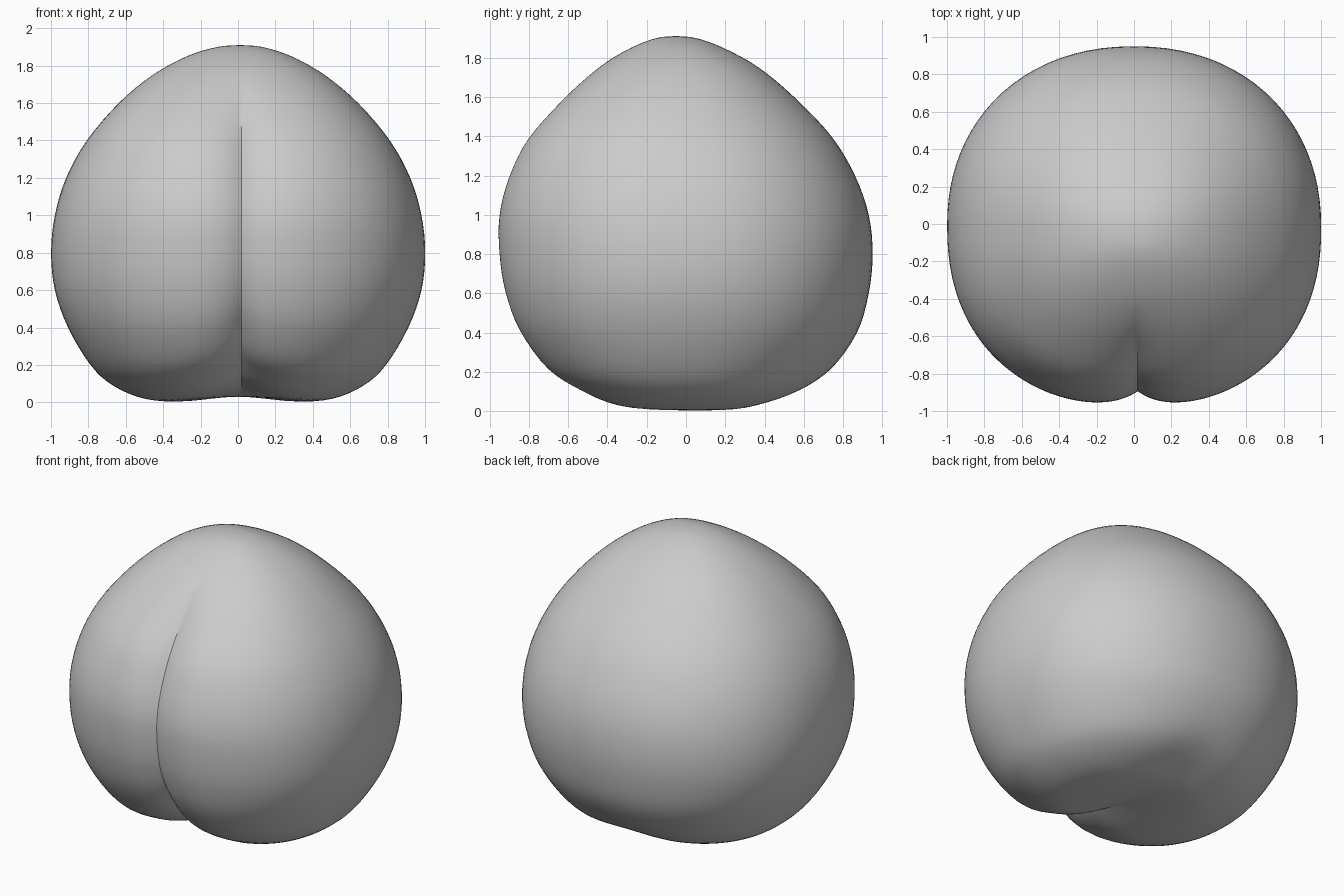
import bpy, bmesh, math
from mathutils import Vector

cube = bpy.data.objects.get("Cube")
if cube:
    bpy.data.objects.remove(cube, do_unlink=True)

# One plain grey skin
skin = bpy.data.materials.new("soft grey")
skin.use_nodes = True
GREY = (0.6, 0.6, 0.6, 1)
skin.diffuse_color = GREY
skin.node_tree.nodes["Principled BSDF"].inputs["Base Color"].default_value = GREY

# Profile rows, bottom to top: height, half width, front reach, back reach
PROFILE = [
    (-0.005, 0.0, 0.0, 0.0), (-0.004, 0.28, 0.24, 0.26), (0.018, 0.5, 0.42, 0.4),
    (0.09, 0.67, 0.58, 0.59), (0.2, 0.79, 0.74, 0.73), (0.4, 0.91, 0.88, 0.87),
    (0.6, 0.98, 0.95, 0.93), (0.8, 1.0, 0.98, 0.95), (1.0, 0.98, 0.98, 0.93),
    (1.2, 0.92, 0.93, 0.86), (1.4, 0.81, 0.83, 0.74), (1.6, 0.64, 0.64, 0.55),
    (1.75, 0.46, 0.45, 0.37), (1.85, 0.28, 0.28, 0.19), (1.9, 0.12, 0.15, 0.05),
    (1.91, 0.0, 0.05, -0.05),
]
STEPS, SEGMENTS = 4, 128
CREASE_X = 0.02


def smooth(a, b, t):
    t = min(max((t - a) / (b - a), 0), 1)
    return t * t * (3 - 2 * t)


def spline(rows, steps):
    """Smooth curve through the profile rows."""
    rows = [Vector(r) for r in rows]
    for i in range(len(rows) - 1):
        p0, p1, p2 = rows[max(i - 1, 0)], rows[i], rows[i + 1]
        p3 = rows[min(i + 2, len(rows) - 1)]
        for k in range(steps):
            t = k / steps
            yield 0.5 * (2 * p1 + (p2 - p0) * t + (2 * p0 - 5 * p1 + 4 * p2 - p3) * t ** 2
                         + (3 * p1 - p0 - 3 * p2 + p3) * t ** 3)
    yield rows[-1]


def fold(p):
    """Press the crease in down the front and under the base."""
    d = abs(p.x)
    angle = math.atan2(-p.y, p.z - 0.85)          # 0 top, pi/2 front, pi base
    if angle < -math.pi / 2:
        angle += 2 * math.pi
    depth = 0.09 * smooth(0.35, 1.1, angle) * (1 - smooth(2.5, 3.4, angle))
    depth += 0.04 * math.exp(-((angle - 2.25) / 0.35) ** 2)
    inward = (Vector((0, 0, 0.85)) - Vector((0, p.y, p.z))).normalized()
    q = p + inward * depth * math.exp(-d / 0.13)
    # Shallow hollow between the two lobes of the base
    q.z += 0.035 * math.exp(-(d / 0.24) ** 2) * (1 - smooth(0.0, 0.3, p.z))
    q.x += CREASE_X * math.exp(-d / 0.4) * (1 - smooth(-0.3, 0.3, p.y))
    return q


# Body: stacked rings, packed tighter toward the front crease
bm = bmesh.new()
rings = []
curve = list(spline(PROFILE, STEPS))
for z, half, front, back in curve[1:-1]:
    centre, reach = (back - front) / 2, (back + front) / 2
    ring = []
    for i in range(SEGMENTS):
        t = 2 * math.pi * i / SEGMENTS
        phi = t - 0.55 * math.sin(t)               # 0 faces the front
        s, c = math.sin(phi), math.cos(phi)
        power = 2 / 2.25 if c > 0 else 2 / 2.15
        x = half * math.copysign(abs(s) ** power, s)
        y = centre - reach * math.copysign(abs(c) ** power, c)
        ring.append(bm.verts.new(fold(Vector((x, y, z)))))
    rings.append(ring)
for a, b in zip(rings, rings[1:]):
    for i in range(SEGMENTS):
        j = (i + 1) % SEGMENTS
        bm.faces.new((a[i], a[j], b[j], b[i]))
for ring, row in ((rings[0], curve[0]), (rings[-1], curve[-1])):
    tip = bm.verts.new(fold(Vector((0, (row[3] - row[2]) / 2, row[0]))))
    for i in range(SEGMENTS):
        bm.faces.new((ring[i], ring[(i + 1) % SEGMENTS], tip))
bmesh.ops.recalc_face_normals(bm, faces=bm.faces)

mesh = bpy.data.meshes.new("fruit_body")
bm.to_mesh(mesh)
bm.free()
mesh.materials.append(skin)
body = bpy.data.objects.new("fruit_body", mesh)
bpy.context.collection.objects.link(body)
bpy.context.view_layer.objects.active = body
body.select_set(True)
bpy.ops.object.shade_smooth_by_angle(angle=math.radians(40))
